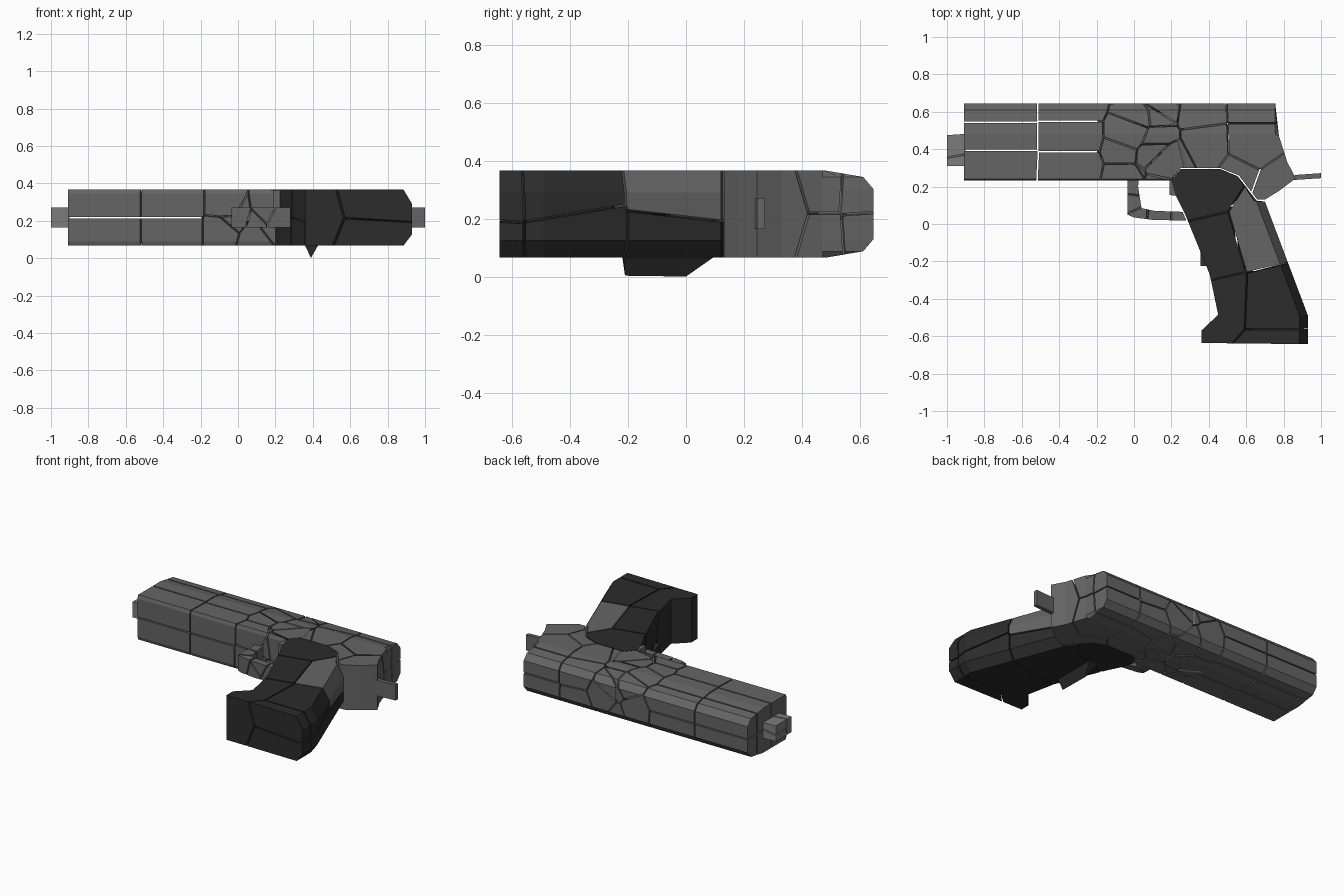
import bpy, bmesh, random
from mathutils import Vector

if "Cube" in bpy.data.objects:
    bpy.data.objects.remove(bpy.data.objects["Cube"])

random.seed(7)
GAP = 0.004
Z0, Z1 = 0.067, 0.367
ZM = (Z0 + Z1) / 2


def material(name, v):
    m = bpy.data.materials.new(name)
    m.diffuse_color = (v, v, v, 1)
    m.use_nodes = True
    m.node_tree.nodes["Principled BSDF"].inputs["Base Color"].default_value = m.diffuse_color
    return m


STEEL = material("steel", 0.13)
DARK = material("dark_grip", 0.025)
LIGHT = material("bare_metal", 0.2)


def loft(rings):
    """Closed solid through stacked xy profiles: [(z, points), ...]"""
    bm = bmesh.new()
    loops = [[bm.verts.new((x, y, z)) for x, y in pts] for z, pts in rings]
    n = len(loops[0])
    bm.faces.new(loops[0][::-1])
    bm.faces.new(loops[-1])
    for a, b in zip(loops, loops[1:]):
        for i in range(n):
            j = (i + 1) % n
            bm.faces.new((a[i], a[j], b[j], b[i]))
    bmesh.ops.recalc_face_normals(bm, faces=bm.faces)
    return bm


def slab(pts, z0, z1):
    return loft([(z0, pts), (z1, pts)])


def add(name, bm, mat):
    bmesh.ops.recalc_face_normals(bm, faces=bm.faces)
    me = bpy.data.meshes.new(name)
    bm.to_mesh(me)
    bm.free()
    me.materials.append(mat)
    ob = bpy.data.objects.new(name, me)
    bpy.context.collection.objects.link(ob)


def fracture(name, solid, seeds, mat, special=None):
    """Split a solid into the cells nearest each seed, leaving thin cracks"""
    seeds = [Vector(s) for s in seeds]
    for i, s in enumerate(seeds):
        bm = solid.copy()
        for t in sorted(seeds, key=lambda p: (p - s).length)[1:]:
            d = (t - s).normalized()
            r = bmesh.ops.bisect_plane(
                bm, geom=bm.verts[:] + bm.edges[:] + bm.faces[:], dist=1e-6,
                plane_co=(s + t) / 2 - d * GAP, plane_no=d, clear_outer=True)
            if not bm.faces:
                break
            edges = [e for e in r["geom_cut"]
                     if isinstance(e, bmesh.types.BMEdge) and e.is_boundary]
            if edges:
                bmesh.ops.holes_fill(bm, edges=edges, sides=0)
        if bm.faces:
            add(f"{name}_piece_{i}", bm, (special or {}).get(i, mat))
        else:
            bm.free()
    solid.free()


# Slide and frame: side outline with a rounded top and slightly eased underside
def body_outline(top, bottom):
    return [(-0.91, bottom), (0.2, bottom), (0.25, 0.3), (0.46, 0.3), (0.56, 0.26),
            (0.66, 0.13), (0.70, 0.13), (0.78, 0.18), (0.865, 0.245), (0.82, 0.33),
            (0.775, 0.47), (0.755, top), (-0.91, top)]


half = [(0.0, 0.48, 0.24), (0.022, 0.61, 0.232), (0.063, 0.645, 0.232), (0.1, 0.645, 0.232)]
rings = [(Z0 + d, body_outline(t, b)) for d, t, b in half]
rings += [(Z1 - d, body_outline(t, b)) for d, t, b in half[::-1]]
body_seeds = [(x, y, z) for x, ys in ((-0.72, (0.62, 0.47, 0.32)), (-0.31, (0.63, 0.47, 0.30)))
              for y in ys for z in (0.14, 0.295)]
body_seeds += [(0.35, 0.61, 0.14), (0.36, 0.60, 0.30), (0.38, 0.44, 0.13), (0.38, 0.45, 0.29),
               (0.63, 0.62, 0.15), (0.63, 0.61, 0.29), (0.63, 0.46, 0.14), (0.63, 0.46, 0.30),
               (0.56, 0.32, 0.22), (0.78, 0.24, 0.22)]
body_seeds += [(random.uniform(-0.07, 0.23), random.uniform(0.22, 0.64), random.uniform(0.08, 0.36))
               for _ in range(34)]
fracture("body", loft(rings), body_seeds, STEEL)


# Grip: raked handle with flared base and chamfered back edge
def grip_outline(inset):
    return [(0.20, 0.232), (0.25, 0.295), (0.46, 0.295), (0.555, 0.255), (0.655 - inset * 0.3, 0.125),
            (0.70 - inset, 0.12), (0.93 - inset, -0.49), (0.93 - inset, -0.642),
            (0.36, -0.636), (0.36, -0.57), (0.45, -0.485), (0.405, -0.27), (0.27, 0.06), (0.22, 0.16)]


grip = loft([(Z0, grip_outline(0.045)), (Z0 + 0.06, grip_outline(0)),
             (Z1 - 0.075, grip_outline(0)), (Z1, grip_outline(0.045))])
grip_seeds = [(0.36, 0.17, 0.30), (0.36, 0.18, 0.12), (0.42, -0.09, 0.30), (0.43, -0.06, 0.12),
              (0.66, -0.02, 0.30), (0.66, -0.04, 0.12), (0.50, -0.44, 0.22),
              (0.76, -0.45, 0.30), (0.76, -0.42, 0.12), (0.76, -0.67, 0.29), (0.75, -0.68, 0.12)]
fracture("grip", grip, grip_seeds, DARK, {4: STEEL})

# Displaced front-strap shard hanging below the grip
bm = bmesh.new()
for p in [(0.39, -0.21, 0.005), (0.39, 0.0, 0.002), (0.355, -0.22, 0.075), (0.43, -0.215, 0.075),
          (0.36, 0.10, 0.072), (0.43, 0.10, 0.072), (0.355, -0.225, 0.19), (0.40, -0.225, 0.19)]:
    bm.verts.new(p)
bmesh.ops.convex_hull(bm, input=bm.verts)
add("loose_shard", bm, DARK)
add("front_strap", slab([(0.19, 0.235), (0.19, 0.155), (0.23, 0.15), (0.25, 0.235)], 0.2, 0.365), STEEL)

# Trigger guard: broken bent strip
guard = slab([(-0.035, 0.29), (-0.035, 0.05), (0.0, 0.035), (0.1, 0.022), (0.28, 0.018),
              (0.26, 0.065), (0.11, 0.07), (0.04, 0.085), (0.022, 0.2), (0.03, 0.29)], 0.165, 0.27)
fracture("trigger_guard", guard,
         [(-0.01, 0.25, 0.2), (0.0, 0.2, 0.25), (-0.01, 0.12, 0.24), (0.0, 0.13, 0.18),
          (0.02, 0.05, 0.22), (0.09, 0.05, 0.2), (0.14, 0.04, 0.25), (0.22, 0.04, 0.21)], STEEL)

# Barrel muzzle, with a diagonal crack
muzzle = slab([(-1.0, 0.31), (-0.9, 0.31), (-0.9, 0.482), (-1.0, 0.475)], 0.165, 0.27)
fracture("muzzle", muzzle, [(-0.96, 0.43, 0.24), (-0.95, 0.43, 0.19), (-0.94, 0.31, 0.22)], LIGHT)

# Hammer spur at the rear
add("hammer", slab([(0.85, 0.235), (1.0, 0.245), (1.0, 0.272), (0.86, 0.262)], 0.165, 0.27), STEEL)
